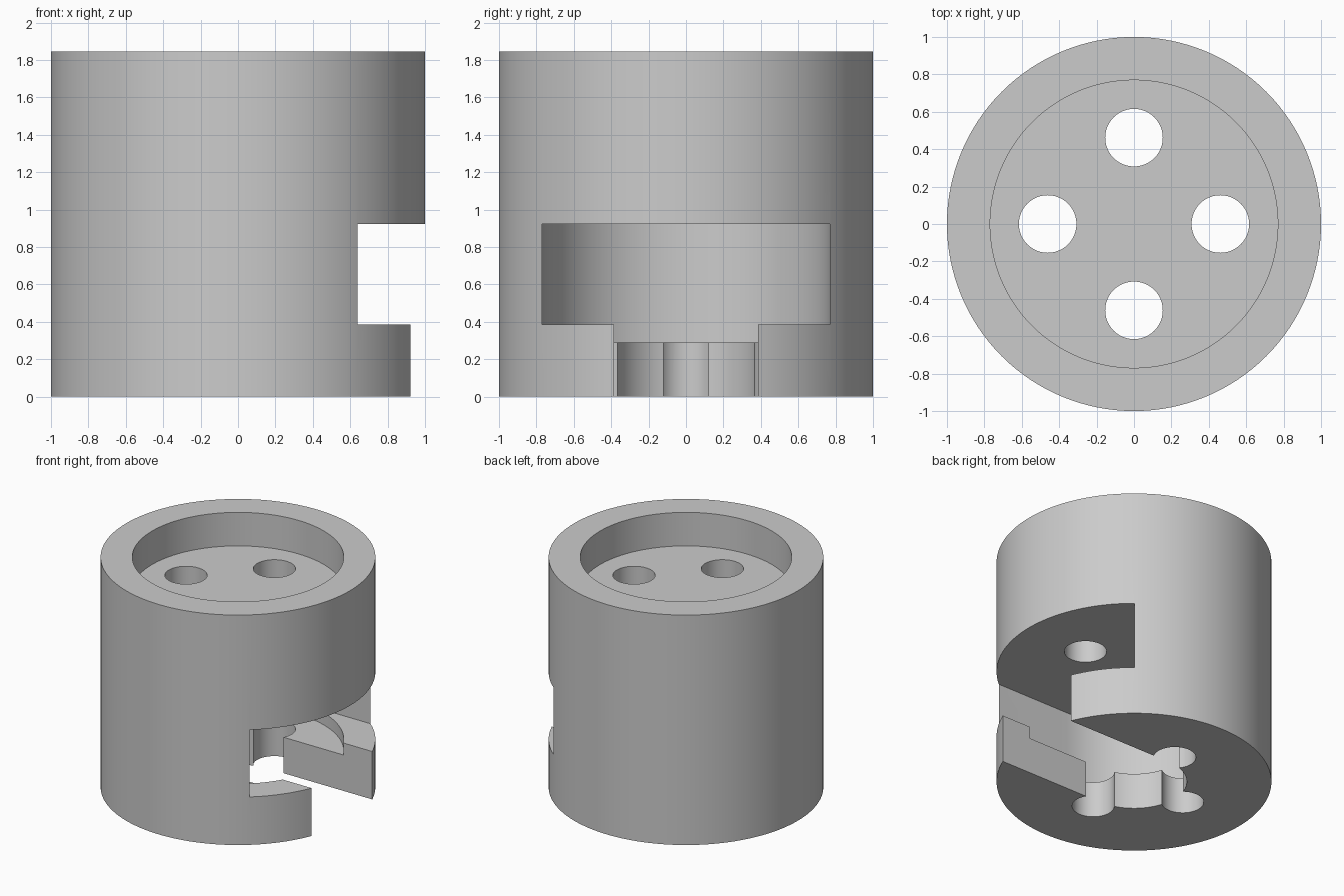
import bpy
import bmesh
from math import cos, sin, pi

cube = bpy.data.objects.get("Cube")
if cube:
    bpy.data.objects.remove(cube, do_unlink=True)

UNIT = 1 / 13          # one design unit; the outer radius is 13 of them
HEIGHT = 24
SEGMENTS = 128
REACH = 15             # how far the side slots run past the outer wall

grey = bpy.data.materials.new("plain grey")
grey.use_nodes = True
colour = (0.6, 0.6, 0.6, 1)
grey.diffuse_color = colour
grey.node_tree.nodes["Principled BSDF"].inputs["Base Color"].default_value = colour


def circle(radius, cx=0, cy=0, steps=SEGMENTS):
    return [(cx + radius * cos(2 * pi * i / steps), cy + radius * sin(2 * pi * i / steps))
            for i in range(steps)]


def slot(radius):
    """Round-ended outline that runs out through the +x side."""
    half = SEGMENTS // 2
    arc = [(radius * cos(pi / 2 + pi * i / half), radius * sin(pi / 2 + pi * i / half))
           for i in range(half + 1)]
    return arc + [(REACH, -radius), (REACH, radius)]


def prism(name, outline, bottom, top):
    bm = bmesh.new()
    base = bm.faces.new([bm.verts.new((x * UNIT, y * UNIT, bottom * UNIT)) for x, y in outline])
    extruded = bmesh.ops.extrude_face_region(bm, geom=[base])["geom"]
    verts = [v for v in extruded if isinstance(v, bmesh.types.BMVert)]
    bmesh.ops.translate(bm, verts=verts, vec=(0, 0, (top - bottom) * UNIT))
    bmesh.ops.recalc_face_normals(bm, faces=bm.faces)
    mesh = bpy.data.meshes.new(name)
    bm.to_mesh(mesh)
    bm.free()
    mesh.materials.append(grey)
    obj = bpy.data.objects.new(name, mesh)
    bpy.context.collection.objects.link(obj)
    return obj


body = prism("slotted_cylinder_body", circle(13), 0, HEIGHT)

# Top recess, wide side slot with its sunken round floor, narrow bottom slot
cutters = [
    prism("top_recess_cutter", circle(10), HEIGHT - 3.5, HEIGHT + 1),
    prism("wide_slot_cutter", slot(10), 5, 12),
    prism("floor_recess_cutter", circle(10), 3.75, 7),
    prism("narrow_slot_cutter", slot(5), -1, 7),
]
# Four holes running the full height
for i in range(4):
    a = i * pi / 2
    cutters.append(prism("hole_cutter", circle(2, 6 * cos(a), 6 * sin(a), 48), -2, HEIGHT + 2))

bpy.context.view_layer.objects.active = body
for cutter in cutters:
    mod = body.modifiers.new("cut", "BOOLEAN")
    mod.operation = "DIFFERENCE"
    mod.solver = "EXACT"
    mod.object = cutter
    bpy.ops.object.modifier_apply(modifier=mod.name)
    bpy.data.objects.remove(cutter, do_unlink=True)

bpy.ops.object.select_all(action="DESELECT")
body.select_set(True)
bpy.ops.object.shade_smooth_by_angle(angle=pi / 6)
